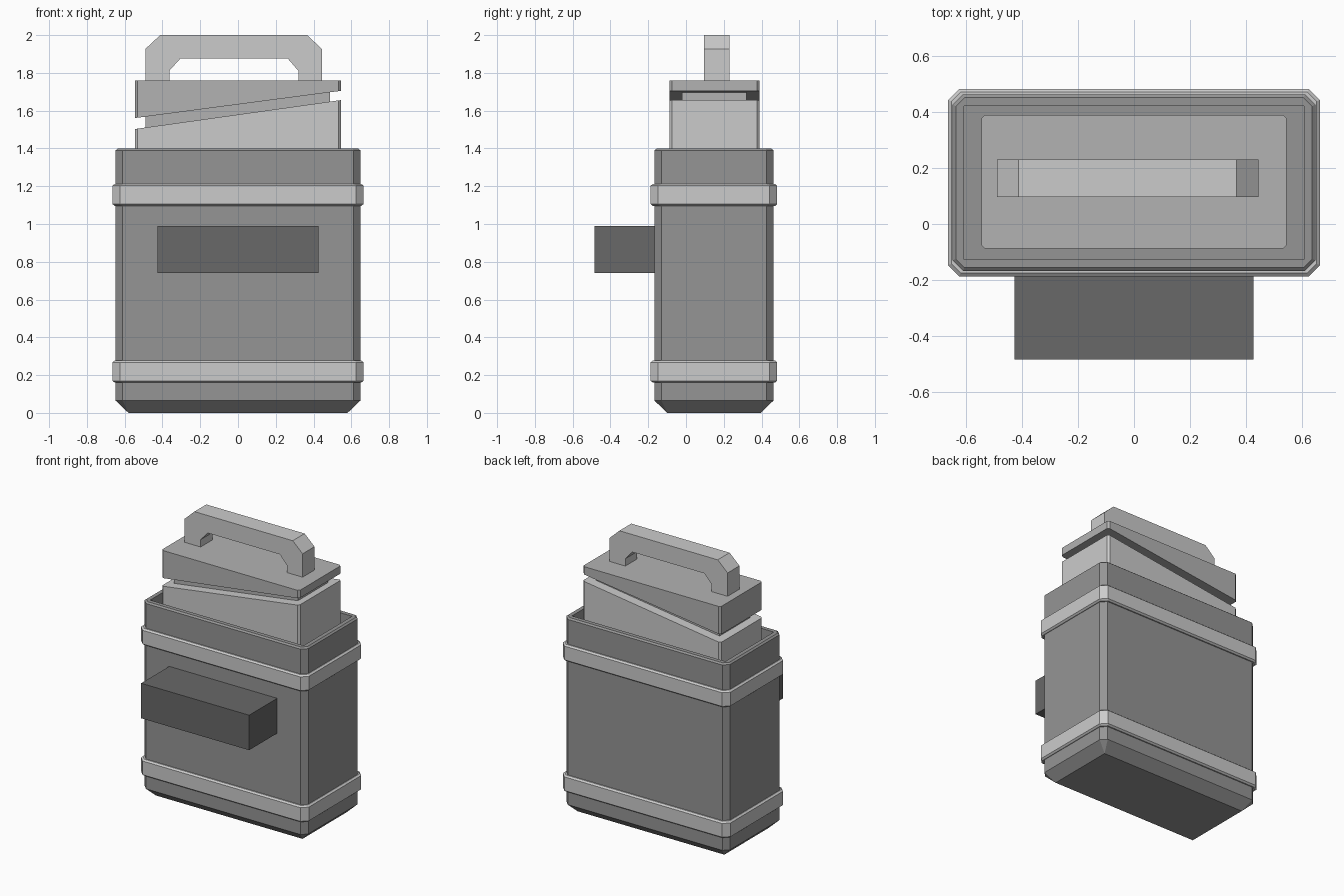
import bpy, bmesh

if "Cube" in bpy.data.objects:
    bpy.data.objects.remove(bpy.data.objects["Cube"])

YC = 0.148  # depth centre of the canister


def finish(name, bm, grey):
    bmesh.ops.remove_doubles(bm, verts=bm.verts[:], dist=0.0005)
    bmesh.ops.recalc_face_normals(bm, faces=bm.faces[:])
    mesh = bpy.data.meshes.new(name)
    bm.to_mesh(mesh)
    bm.free()
    obj = bpy.data.objects.new(name, mesh)
    bpy.context.collection.objects.link(obj)
    if grey:
        mat = bpy.data.materials.new(name + "_grey")
        mat.diffuse_color = (grey, grey, grey, 1)
        mat.use_nodes = True
        mat.node_tree.nodes["Principled BSDF"].inputs["Base Color"].default_value = mat.diffuse_color
        mesh.materials.append(mat)
    return obj


def loft(name, grey, hx, hy, cut, levels, ring=False):
    """Stack chamfered rectangles; levels are (inset, z)."""
    bm = bmesh.new()
    loops = []
    for d, z in levels:
        x, y = hx - d, hy - d
        c = max(0, cut - 0.586 * d) if d < 0.04 else 0
        pts = [(x, y - c), (x - c, y), (c - x, y), (-x, y - c),
               (-x, c - y), (c - x, -y), (x - c, -y), (x, c - y)]
        loops.append([bm.verts.new((px, py + YC, z)) for px, py in pts])
    pairs = list(zip(loops, loops[1:]))
    if ring:
        pairs.append((loops[-1], loops[0]))
    else:
        bm.faces.new(loops[0])
        bm.faces.new(loops[-1])
    for a, b in pairs:
        for i in range(8):
            j = (i + 1) % 8
            bm.faces.new((a[i], a[j], b[j], b[i]))
    return finish(name, bm, grey)


def prism(name, grey, pts, y0, y1, bevel=0):
    """Extrude an (x, z) profile along y, optionally bevelling upright edges."""
    bm = bmesh.new()
    face = bm.faces.new([bm.verts.new((x, y0, z)) for x, z in pts])
    ext = bmesh.ops.extrude_face_region(bm, geom=[face])["geom"]
    for v in ext:
        if isinstance(v, bmesh.types.BMVert):
            v.co.y = y1
    bmesh.ops.recalc_face_normals(bm, faces=bm.faces[:])
    if bevel:
        upright = [e for e in bm.edges
                   if (e.verts[0].co - e.verts[1].co).xy.length < 1e-5]
        bmesh.ops.bevel(bm, geom=upright, offset=bevel, segments=1, affect='EDGES')
    return finish(name, bm, grey)


# Canister body: chamfered foot, open rim and recessed top
loft("body", 0.30, 0.648, 0.315, 0.037,
     [(0.068, 0), (0, 0.065), (0, 1.39), (0.012, 1.40), (0.041, 1.40), (0.041, 1.30)])

# Two raised bands around the body
for name, z0, z1 in (("lower_band", 0.16, 0.278), ("upper_band", 1.095, 1.213)):
    loft(name, 0.54, 0.664, 0.335, 0.04,
         [(0.03, z0), (0.012, z0), (0, z0 + 0.01), (0, z1 - 0.01), (0.012, z1), (0.03, z1)],
         ring=True)

# Front block
prism("front_block", 0.138, [(-0.427, 0.74), (0.427, 0.74), (0.427, 0.99), (-0.427, 0.99)],
      -0.484, -0.16)

# Neck and lid separated by a slanted gap, with a narrower core between
N = 0.545
prism("neck", 0.53, [(-N, 1.30), (N, 1.30), (N, 1.656), (-N, 1.503)], -0.088, 0.39, 0.013)
prism("lid", 0.45, [(-N, 1.561), (N, 1.705), (N, 1.76), (-N, 1.76)], -0.088, 0.39, 0.013)
prism("core", 0.45, [(-0.49, 1.505), (0.488, 1.64), (0.488, 1.705), (-0.49, 1.575)], -0.021, 0.321)

# Carry handle with chamfered corners
prism("handle", None, [(-0.49, 1.76), (-0.49, 1.927), (-0.412, 2.0), (0.366, 2.0),
                       (0.444, 1.927), (0.444, 1.76), (0.319, 1.76), (0.319, 1.812),
                       (0.264, 1.875), (-0.306, 1.875), (-0.363, 1.812), (-0.363, 1.76)],
      0.096, 0.23)
